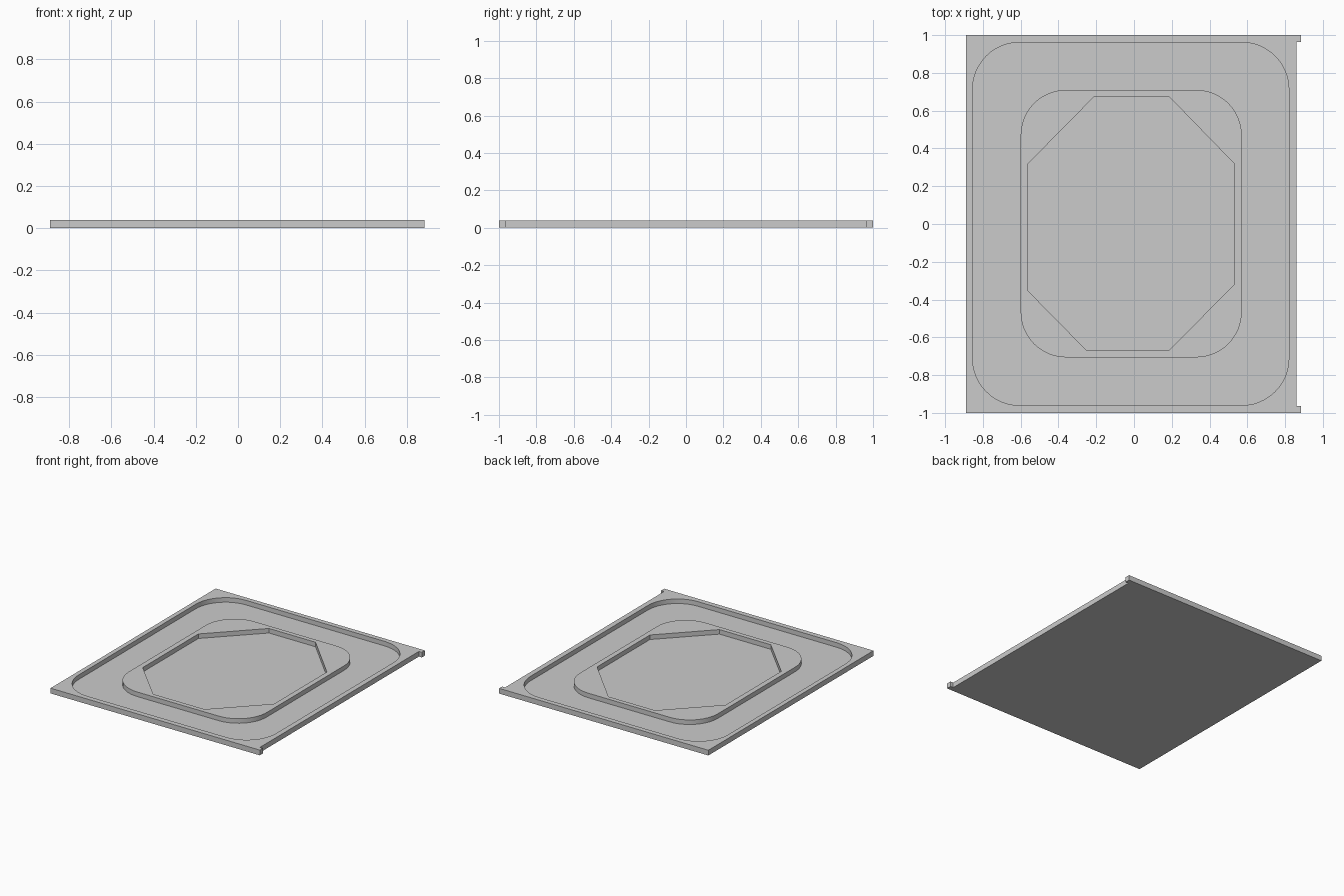
import bpy
from math import sin, cos, pi

if "Cube" in bpy.data.objects:
    bpy.data.objects.remove(bpy.data.objects["Cube"])

FLOOR, TOP = 0.005, 0.04


def rounded_rect(x0, x1, y0, y1, r, n=12):
    pts = []
    corners = [(x1 - r, y1 - r), (x0 + r, y1 - r), (x0 + r, y0 + r), (x1 - r, y0 + r)]
    for q, (cx, cy) in enumerate(corners):
        for i in range(n + 1):
            a = (q + i / n) * pi / 2
            pts.append((cx + r * cos(a), cy + r * sin(a)))
    return pts


def slab(name, outlines, z0, z1):
    """Extrude a filled outline (later outlines are holes) into a mesh."""
    cu = bpy.data.curves.new(name, 'CURVE')
    cu.dimensions = '2D'
    cu.fill_mode = 'BOTH'
    cu.extrude = (z1 - z0) / 2
    for pts in outlines:
        sp = cu.splines.new('POLY')
        sp.points.add(len(pts) - 1)
        for p, (x, y) in zip(sp.points, pts):
            p.co = (x, y, 0, 1)
        sp.use_cyclic_u = True
    ob = bpy.data.objects.new(name, cu)
    bpy.context.collection.objects.link(ob)
    ob.location.z = (z0 + z1) / 2
    bpy.ops.object.select_all(action='DESELECT')
    ob.select_set(True)
    bpy.context.view_layer.objects.active = ob
    bpy.ops.object.convert(target='MESH')
    ob = bpy.context.object
    bpy.ops.object.mode_set(mode='EDIT')
    bpy.ops.mesh.select_all(action='SELECT')
    bpy.ops.mesh.remove_doubles(threshold=0.0001)
    bpy.ops.mesh.normals_make_consistent(inside=False)
    bpy.ops.object.mode_set(mode='OBJECT')
    bpy.ops.object.shade_smooth_by_angle()
    return ob


# Plate outline with a small tab at each right-hand corner
plate = [(-0.89, -1), (0.885, -1), (0.885, -0.963), (0.86, -0.963),
         (0.86, 0.963), (0.885, 0.963), (0.885, 1), (-0.89, 1)]

# Slightly irregular octagonal opening
octagon = [(-0.21, 0.675), (0.185, 0.675), (0.53, 0.32), (0.53, -0.32),
           (0.185, -0.67), (-0.25, -0.67), (-0.56, -0.355), (-0.56, 0.32)]

# Thin floor, raised border, raised inner ring
slab("floor_plate", [plate], 0, FLOOR)
slab("outer_border", [plate, rounded_rect(-0.855, 0.82, -0.96, 0.962, 0.25)], FLOOR, TOP)
slab("inner_ring", [rounded_rect(-0.60, 0.57, -0.706, 0.71, 0.24), octagon], FLOOR, TOP)
